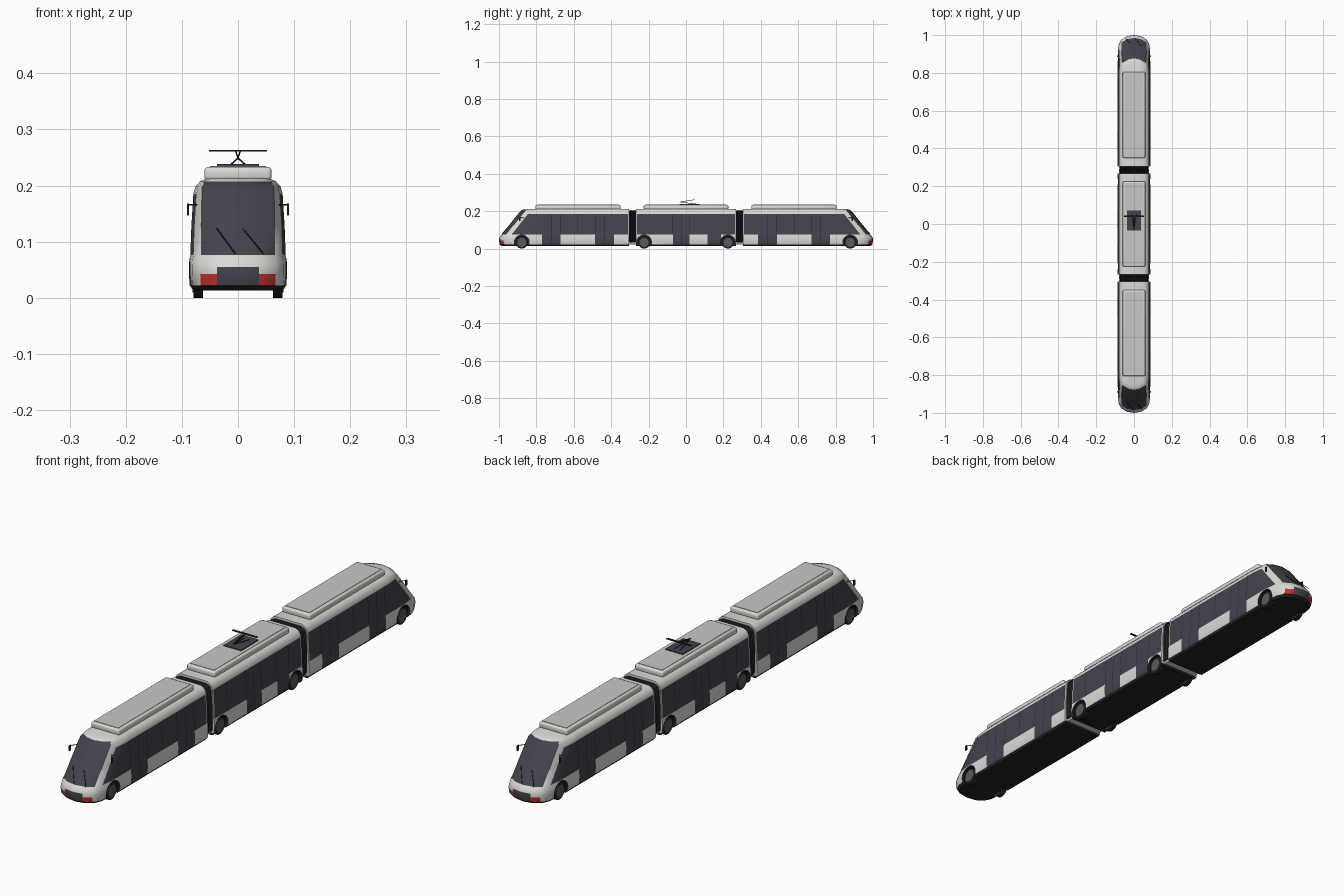
import bpy, bmesh, math
from mathutils import Vector, Matrix

if "Cube" in bpy.data.objects:
    bpy.data.objects.remove(bpy.data.objects["Cube"])

# ---- colours
COLOURS = [("body_white", (0.70, 0.70, 0.67)), ("glass_grey", (0.056, 0.056, 0.075)),
           ("underside_black", (0.016, 0.016, 0.019)), ("light_red", (0.55, 0.03, 0.03)),
           ("roof_grey", (0.58, 0.58, 0.57)), ("hub_grey", (0.10, 0.10, 0.12))]
MATS = []
for n, c in COLOURS:
    m = bpy.data.materials.new(n)
    m.diffuse_color = (*c, 1)
    m.use_nodes = True
    m.node_tree.nodes["Principled BSDF"].inputs["Base Color"].default_value = m.diffuse_color
    MATS.append(m)
WHITE, GLASS, BLACK, RED, ROOF, HUB = range(6)


def finish(name, bm, mat=None, angle=35):
    bmesh.ops.recalc_face_normals(bm, faces=bm.faces)
    for f in bm.faces:
        f.smooth = True
        if mat is not None:
            f.material_index = mat
    me = bpy.data.meshes.new(name)
    bm.to_mesh(me)
    bm.free()
    for m in MATS:
        me.materials.append(m)
    me.set_sharp_from_angle(angle=math.radians(angle))
    ob = bpy.data.objects.new(name, me)
    bpy.context.collection.objects.link(ob)
    return ob


def box(name, lo, hi, mat, bevel=0):
    lo, hi = Vector(lo), Vector(hi)
    bm = bmesh.new()
    bmesh.ops.create_cube(bm, size=1)
    for v in bm.verts:
        v.co = Vector([(lo[i] + hi[i]) / 2 + v.co[i] * (hi[i] - lo[i]) for i in range(3)])
    if bevel:
        bmesh.ops.bevel(bm, geom=bm.edges[:], offset=bevel, segments=3, profile=0.5, affect='EDGES')
    return finish(name, bm, mat)


def rod(name, a, b, r, mat, sides=8):
    a, b = Vector(a), Vector(b)
    d = b - a
    mx = Matrix.Translation((a + b) / 2) @ d.to_track_quat('Z', 'Y').to_matrix().to_4x4()
    bm = bmesh.new()
    bmesh.ops.create_cone(bm, cap_ends=True, segments=sides, radius1=r, radius2=r,
                          depth=d.length, matrix=mx)
    return finish(name, bm, mat)


def turned(ob):
    # copy for the other end, turned half round
    c = ob.copy()
    c.name = "rear_" + ob.name.replace("front_", "")
    c.rotation_euler = (0, 0, math.pi)
    bpy.context.collection.objects.link(c)


# ---- body levels: height, half width, nose position, windscreen edge share
LEVELS = [(.013, .080, -.985, .77), (.022, .086, -.996, .77), (.042, .0875, -1.0, .77),
          (.055, .0875, -.999, .77), (.066, .0868, -.994, .77), (.076, .085, -.985, .78),
          (.130, .083, -.942, .79), (.185, .0795, -.898, .81), (.198, .076, -.887, .84),
          (.207, .068, -.877, .88), (.213, .056, -.858, .88)]


def colour(tag, i):
    if i == 0:
        return BLACK
    if tag == "screen_mid":
        return GLASS if i in (1, 2, 5, 6, 7, 8) else WHITE
    if tag == "screen_side":
        return RED if i == 1 else GLASS if i in (5, 6, 7, 8) else WHITE
    if tag == "side":
        return GLASS if i in (5, 6) else WHITE
    if tag == "door":
        return GLASS if i <= 6 else WHITE
    return WHITE


def car(name, ring, tags, wheel_ys):
    # stack of plan outlines, coloured by column and height
    bm = bmesh.new()
    rows = [[bm.verts.new((x, y, L[0])) for x, y in ring(L)] for L in LEVELS]
    n = len(tags)
    for i in range(len(rows) - 1):
        for j in range(n):
            k = (j + 1) % n
            f = bm.faces.new((rows[i][j], rows[i][k], rows[i + 1][k], rows[i + 1][j]))
            f.material_index = colour(tags[j], i)
    bm.faces.new(rows[0]).material_index = BLACK
    bm.faces.new(rows[-1]).material_index = WHITE
    body = finish(name, bm)
    # wheel arches cut out of the sides
    cutters = []
    for y in wheel_ys:
        for s in (-1, 1):
            c = rod("arch_cutter", (s * .058, y, .033), (s * .12, y, .033), .040, BLACK, 32)
            c.hide_render = True
            b = body.modifiers.new("arch", 'BOOLEAN')
            b.object, b.operation, b.solver = c, 'DIFFERENCE', 'EXACT'
            cutters.append(c)
    dg = bpy.context.evaluated_depsgraph_get()
    me = bpy.data.meshes.new_from_object(body.evaluated_get(dg))
    body.modifiers.clear()
    body.data = me
    me.set_sharp_from_angle(angle=math.radians(35))
    for c in cutters:
        bpy.data.objects.remove(c)
    return body


# ---- end cars
def end_ring(L):
    z, w, f, k = L
    right = [(0, f), (.43 * w, f + .006), (k * w, f + .024), (.935 * w, f + .053),
             (w, min(f + .1, -.78))]
    right += [(w, y) for y in (-.77, -.67, -.486, -.385, -.311, -.305)]
    return right + [(-x, y) for x, y in reversed(right[1:])]


half = ["screen_mid", "screen_side", "pillar", "side", "side", "door", "side", "door", "side", "end"]
turned(car("front_car_body", end_ring, half + ["end"] + half[::-1], [-.878]))


# ---- middle car, its two sides staggered
def mid_ring(L):
    w = L[1]
    right = [(w, y) for y in (-.268, -.262, -.187, -.07, .02, .115, .187, .262, .268)]
    return right + [(-x, -y) for x, y in right]


half = ["end", "side", "side", "door", "side", "door", "side", "end", "end"]
car("middle_car_body", mid_ring, half * 2, [-.224, .224])

# ---- wheels with hubs
for y in (-.878, -.224):
    for s in (-1, 1):
        side = "right" if s > 0 else "left"
        turned(rod(f"front_{side}_wheel_{'outer' if y < -.5 else 'inner'}",
                   (s * .062, y, .033), (s * .079, y, .033), .033, BLACK, 28))
        turned(rod(f"front_{side}_hub_{'outer' if y < -.5 else 'inner'}",
                   (s * .076, y, .033), (s * .0815, y, .033), .024, HUB, 24))

# ---- folded joints between the cars
bm = bmesh.new()
profile = [(.080, .03), (.080, .125), (.076, .185), (.070, .199), (.056, .206)]
profile += [(-x, z) for x, z in reversed(profile)]
rows = []
for i in range(11):
    k = 1 if i % 2 == 0 else .955
    rows.append([bm.verts.new((x * k, -.306 + i * .0039, .115 + (z - .115) * k)) for x, z in profile])
for a, b in zip(rows, rows[1:]):
    for j in range(len(profile)):
        k = (j + 1) % len(profile)
        bm.faces.new((a[j], a[k], b[k], b[j]))
bm.faces.new(rows[0])
bm.faces.new(rows[-1])
turned(finish("front_joint_bellows", bm, BLACK, 20))
turned(box("front_joint_floor", (-.075, -.306, .022), (.075, -.267, .03), WHITE))

# ---- roof equipment boxes with raised lids
def roof_box(name, y0, y1):
    return [box(name, (-.060, y0, .209), (.060, y1, .233), WHITE, .007),
            box(name + "_lid", (-.050, y0 + .01, .230), (.050, y1 - .01, .2345), ROOF)]


for ob in roof_box("front_roof_box", -.805, -.350):
    turned(ob)
roof_box("middle_roof_box", -.226, .226)

# ---- current collector
box("collector_base", (-.037, -.034, .2335), (.037, .072, .238), GLASS)
for s in (-1, 1):
    rod("collector_lower_arm", (s * .012, .055, .238), (0, -.03, .249), .0014, BLACK)
    rod("collector_upper_arm", (0, -.03, .249), (s * .004, .042, .261), .0014, BLACK)
box("collector_bar", (-.052, .038, .2605), (.052, .046, .2635), BLACK)

# ---- wipers lying on the windscreen, and side mirrors
for x0, x1 in ((-.005, -.038), (.045, .008)):
    turned(rod("front_wiper", (x0, -.984, .079), (x1, -.944, .124), .0013, BLACK, 6))
for s in (-1, 1):
    side = "right" if s > 0 else "left"
    turned(rod(f"front_{side}_mirror_arm", (s * .074, -.868, .166), (s * .089, -.890, .166), .0015, BLACK, 6))
    turned(box(f"front_{side}_mirror", (s * .089 - .002, -.894, .147), (s * .089 + .002, -.884, .168), BLACK, .001))


# ---- thin window seams on the sides
def seam(name, s, y, z0):
    bm = bmesh.new()
    pts = [(L[1], L[0]) for L in LEVELS[1:8] if L[0] >= z0]
    rows = [[bm.verts.new((s * (x + .0006), y + d, z)) for d in (-.0012, .0012)] for x, z in pts]
    for a, b in zip(rows, rows[1:]):
        bm.faces.new((a[0], a[1], b[1], b[0]))
    return finish(name, bm, BLACK)


for s in (-1, 1):
    for y in (-.77, -.67, -.578, -.486, -.385):
        turned(seam("front_window_seam", s, y, .07))
    for y in (-.72, -.435):
        turned(seam("front_door_seam", s, y, .02))
    for y in (-.187, -.07, .02, .115, .187):
        seam("middle_window_seam", s, y * s, .07)
    seam("middle_door_seam", s, -.025 * s, .02)
